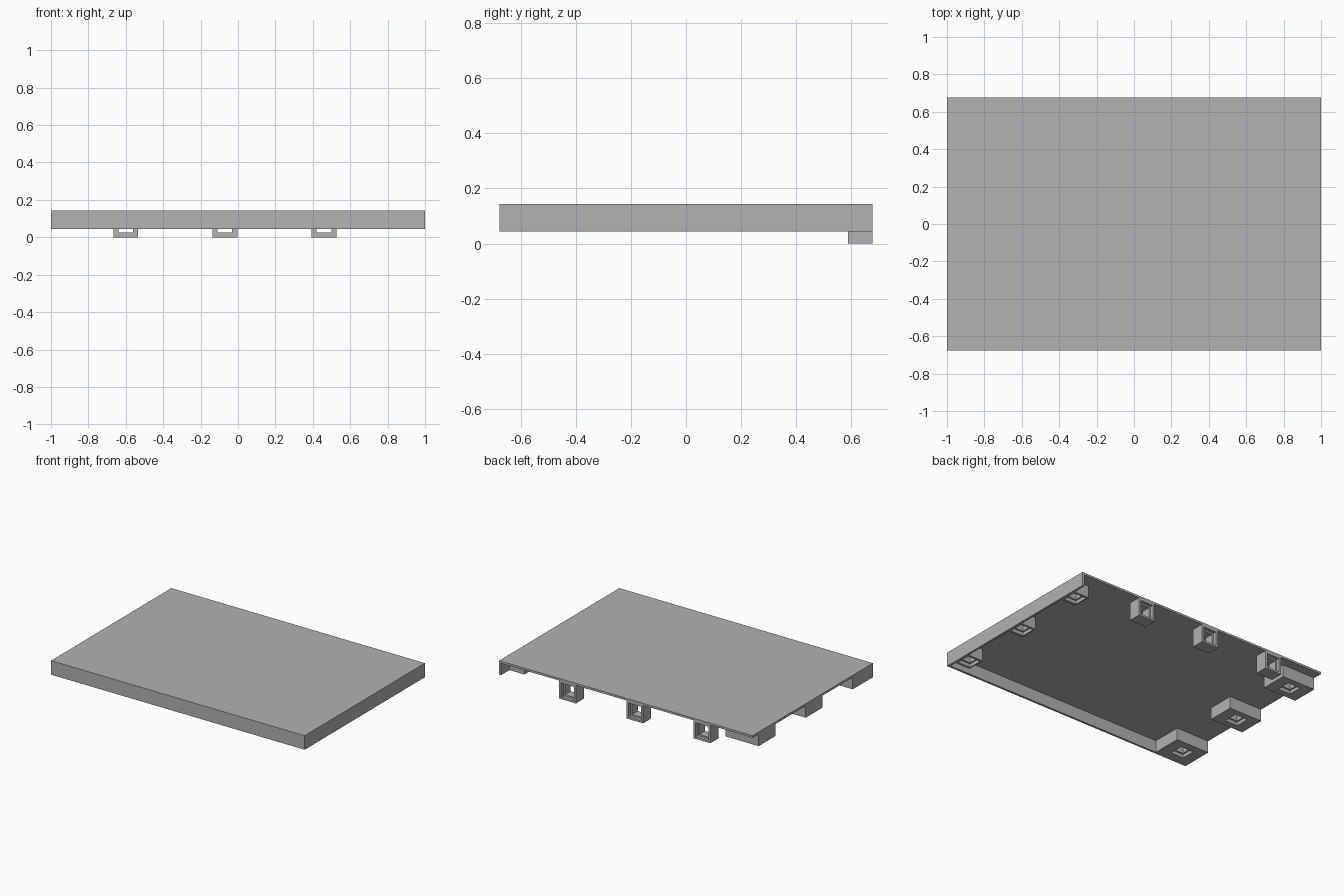
import bpy, bmesh
from math import radians
from mathutils import Matrix, Vector

cube = bpy.data.objects.get("Cube")
if cube:
    bpy.data.objects.remove(cube, do_unlink=True)

grey = bpy.data.materials.new("plain grey")
grey.use_nodes = True
COLOR = (0.445, 0.445, 0.445, 1)
grey.diffuse_color = COLOR
grey.node_tree.nodes["Principled BSDF"].inputs["Base Color"].default_value = COLOR

W, D = 1.0, 0.677            # half width and half depth
TOP, RIM, SKIN = 0.143, 0.043, 0.015
UNDER = TOP - SKIN           # underside of the top panel
PITCH = 0.53                 # spacing of the sockets


def finish(bm, name):
    bmesh.ops.recalc_face_normals(bm, faces=bm.faces)
    mesh = bpy.data.meshes.new(name)
    bm.to_mesh(mesh)
    bm.free()
    mesh.materials.append(grey)
    obj = bpy.data.objects.new(name, mesh)
    bpy.context.collection.objects.link(obj)
    return obj


def block(bm, lo, hi):
    lo, hi = Vector(lo), Vector(hi)
    mat = Matrix.Translation((lo + hi) / 2) @ Matrix.Diagonal((*(hi - lo), 1))
    return bmesh.ops.create_cube(bm, size=1, matrix=mat)


def square_inset(bm, face, side, depth):
    """Cut a square opening into a horizontal face, then sink it."""
    bmesh.ops.inset_region(bm, faces=[face], thickness=0.005)
    for v in face.verts:
        v.co.x = side / 2 if v.co.x > 0 else -side / 2
        v.co.y = side / 2 if v.co.y > 0 else -side / 2
    if depth:
        res = bmesh.ops.extrude_discrete_faces(bm, faces=[face])
        face = res["faces"][0]
        for v in face.verts:
            v.co.z += depth
    return face


def socket(name, lo, hi, facing_back=False):
    """Box with a stepped square hole, opening downward or to the back."""
    lo, hi = Vector(lo), Vector(hi)
    size = hi - lo
    turn = Matrix.Identity(4)
    if facing_back:
        size = Vector((size.x, size.z, size.y))
        turn = Matrix.Rotation(radians(90), 4, 'X')
    bm = bmesh.new()
    block(bm, -size / 2, size / 2)
    mouth = min(bm.faces, key=lambda f: f.calc_center_median().z)
    back = max(bm.faces, key=lambda f: f.calc_center_median().z)
    inner = square_inset(bm, mouth, 0.1, 0.025)
    if facing_back:
        # the hole runs all the way through
        inner = square_inset(bm, inner, 0.078, 0)
        back = square_inset(bm, back, 0.078, 0)
        edges = list(inner.edges) + list(back.edges)
        bmesh.ops.delete(bm, geom=[inner, back], context='FACES_ONLY')
        bmesh.ops.bridge_loops(bm, edges=edges)
    else:
        square_inset(bm, inner, 0.078, 0.05)
    bm.transform(Matrix.Translation((lo + hi) / 2) @ turn)
    return finish(bm, name)


# Top panel with a front wall and one side wall
for name, lo, hi in (
    ("top_panel", (-W, -D, UNDER), (W, D, TOP)),
    ("front_wall", (-W, -D, RIM), (W, -D + SKIN, UNDER)),
    ("left_wall", (W - SKIN, -D + SKIN, RIM), (W, D, UNDER)),
):
    bm = bmesh.new()
    block(bm, lo, hi)
    finish(bm, name)

# Three sockets on each of the other sides
for i in (-1, 0, 1):
    x = -0.07 + i * PITCH
    y = -0.015 + i * PITCH
    socket(f"back_clip_{i + 2}", (x - 0.066, D - 0.09, 0), (x + 0.066, D, UNDER), True)
    socket(f"side_socket_{i + 2}", (W - 0.132, y - 0.066, RIM), (W - SKIN, y + 0.066, UNDER))
    front = -D + SKIN if i < 0 else y - 0.095
    socket(f"edge_block_{i + 2}", (-W, front, RIM), (-0.74, y + 0.095, UNDER))
